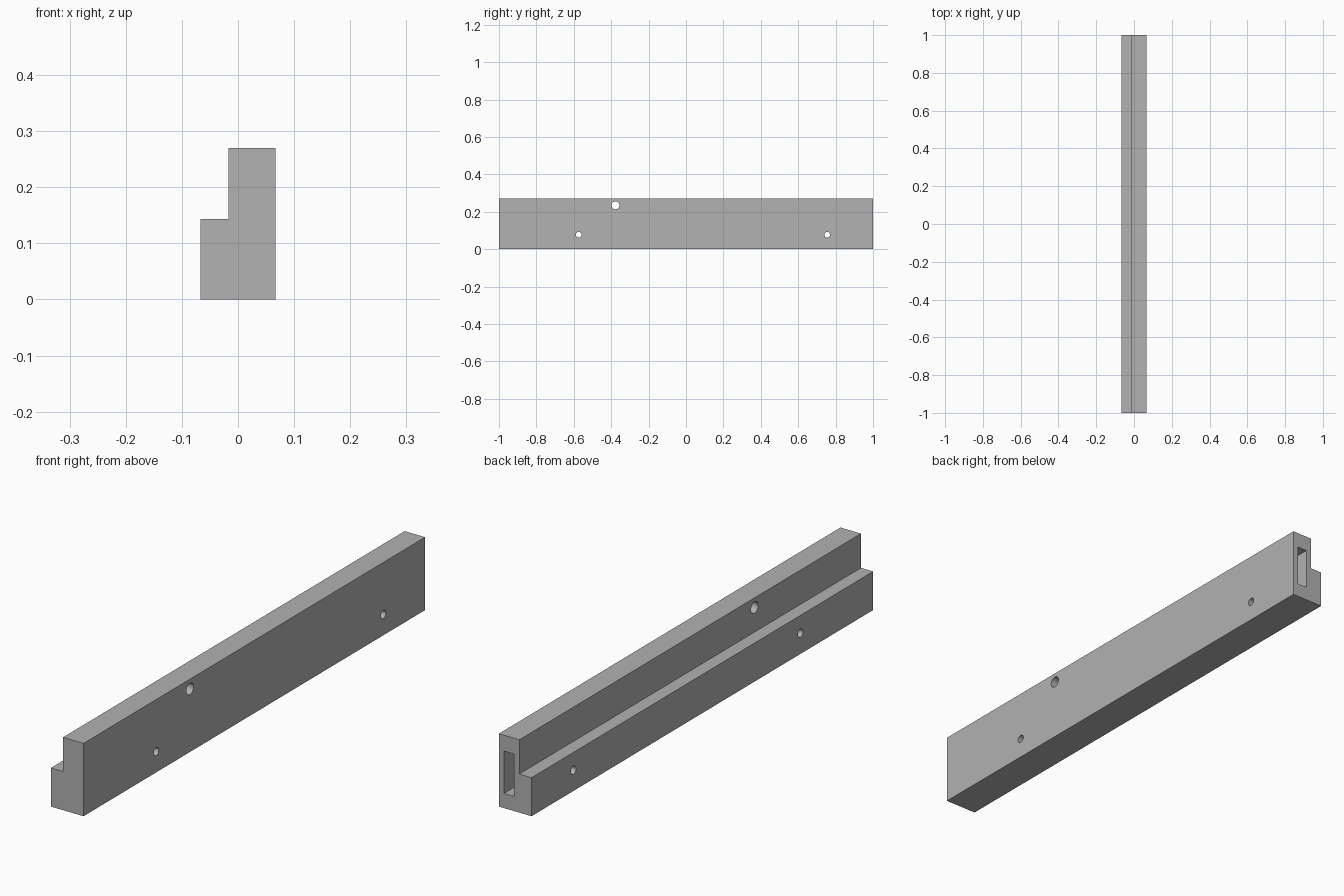
import bpy, bmesh
from math import pi
from mathutils import Matrix, Vector

cube = bpy.data.objects.get("Cube")
if cube:
    bpy.data.objects.remove(cube, do_unlink=True)

grey = bpy.data.materials.new("plain_grey")
grey.use_nodes = True
colour = (0.445, 0.445, 0.445, 1)
grey.diffuse_color = colour
grey.node_tree.nodes["Principled BSDF"].inputs["Base Color"].default_value = colour


def make_object(name, bm):
    bmesh.ops.recalc_face_normals(bm, faces=bm.faces)
    mesh = bpy.data.meshes.new(name)
    bm.to_mesh(mesh)
    bm.free()
    mesh.materials.append(grey)
    obj = bpy.data.objects.new(name, mesh)
    bpy.context.collection.objects.link(obj)
    return obj


def cut(target, name, bm):
    cutter = make_object(name, bm)
    cutter.hide_render = True
    mod = target.modifiers.new(name, 'BOOLEAN')
    mod.operation = 'DIFFERENCE'
    mod.solver = 'EXACT'
    mod.object = cutter
    bpy.context.view_layer.objects.active = target
    bpy.ops.object.modifier_apply(modifier=name)
    bpy.data.objects.remove(cutter, do_unlink=True)


# Stepped rail: an L-shaped profile swept along its length
profile = [(-0.067, 0), (0.067, 0), (0.067, 0.27),
           (-0.017, 0.27), (-0.017, 0.143), (-0.067, 0.143)]
bm = bmesh.new()
face = bm.faces.new([bm.verts.new((x, -1, z)) for x, z in profile])
swept = bmesh.ops.extrude_face_region(bm, geom=[face])["geom"]
bmesh.ops.translate(bm, vec=(0, 2, 0),
                    verts=[v for v in swept if isinstance(v, bmesh.types.BMVert)])
rail = make_object("stepped_rail", bm)

# Blind slot, open at the back end only
low, high = Vector((0.004, -0.93, 0.054)), Vector((0.046, 1.1, 0.211))
bm = bmesh.new()
bmesh.ops.create_cube(bm, size=1, matrix=Matrix.Translation((low + high) / 2)
                      @ Matrix.Diagonal((high - low).to_4d()))
cut(rail, "slot_cutter", bm)

# Round holes straight through the sides
holes = [("pivot_hole", -0.377, 0.234, 0.021),
         ("front_pin_hole", -0.574, 0.077, 0.015),
         ("back_pin_hole", 0.755, 0.077, 0.015)]
for name, y, z, radius in holes:
    bm = bmesh.new()
    bmesh.ops.create_cone(bm, cap_ends=True, segments=32, radius1=radius,
                          radius2=radius, depth=0.4,
                          matrix=Matrix.Translation((0, y, z)) @ Matrix.Rotation(pi / 2, 4, 'Y'))
    cut(rail, name, bm)

# Smooth hole walls, sharp rail edges
bpy.ops.object.select_all(action='DESELECT')
rail.select_set(True)
bpy.context.view_layer.objects.active = rail
bpy.ops.object.shade_smooth_by_angle(angle=pi / 6)
